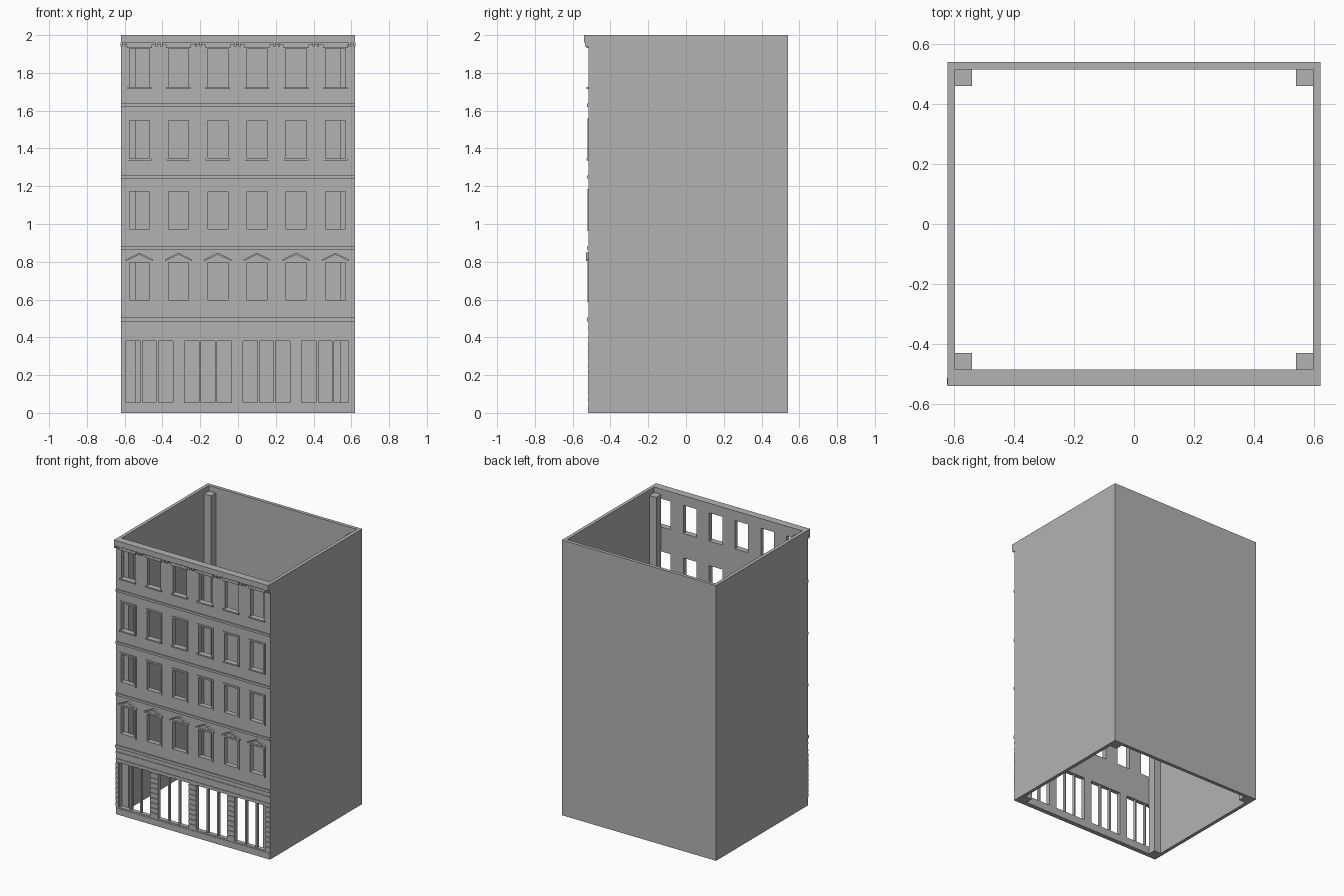
import bpy, bmesh

cube = bpy.data.objects.get("Cube")
if cube:
    bpy.data.objects.remove(cube, do_unlink=True)

stone = bpy.data.materials.new("grey stone")
stone.use_nodes = True
GREY = (0.45, 0.45, 0.45, 1)
stone.diffuse_color = GREY
stone.node_tree.nodes["Principled BSDF"].inputs["Base Color"].default_value = GREY

FACE = -0.515    # outer plane of the front wall
INNER = -0.485   # inner plane of the front wall


def prism(bm, outline, y0, y1):
    """Extrude an x-z outline from y0 to y1."""
    front = [bm.verts.new((x, y0, z)) for x, z in outline]
    back = [bm.verts.new((x, y1, z)) for x, z in outline]
    bm.faces.new(front)
    bm.faces.new(back[::-1])
    n = len(outline)
    for i in range(n):
        j = (i + 1) % n
        bm.faces.new((front[j], front[i], back[i], back[j]))


def box(bm, x0, x1, y0, y1, z0, z1):
    prism(bm, [(x0, z0), (x1, z0), (x1, z1), (x0, z1)], y0, y1)


def finish(name, bm):
    bmesh.ops.recalc_face_normals(bm, faces=bm.faces)
    mesh = bpy.data.meshes.new(name)
    bm.to_mesh(mesh)
    bm.free()
    mesh.materials.append(stone)
    obj = bpy.data.objects.new(name, mesh)
    bpy.context.collection.objects.link(obj)
    return obj


def boxes(name, items):
    bm = bmesh.new()
    for item in items:
        box(bm, *item)
    return finish(name, bm)


def cut(obj, cutter):
    mod = obj.modifiers.new("cut", "BOOLEAN")
    mod.operation = "DIFFERENCE"
    mod.solver = "EXACT"
    mod.object = cutter
    cutter.hide_render = True
    bpy.context.view_layer.objects.active = obj
    bpy.ops.object.modifier_apply(modifier=mod.name)
    bpy.data.objects.remove(cutter, do_unlink=True)


# Layout of the facade
columns = [-0.522 + 0.2075 * i for i in range(6)]
rows = [(0.598, 0.795), (0.974, 1.173), (1.347, 1.547), (1.725, 1.93)]
HALF = 0.053
shops = [-0.469 + 0.31 * i for i in range(4)]
SHOP_HALF = 0.124
SHOP_LOW, SHOP_HIGH = 0.055, 0.38

# Hollow shell with window and shop openings
walls = boxes("walls", [(-0.62, 0.62, FACE, 0.54, 0, 2)])
cut(walls, boxes("hollow_cutter", [(-0.595, 0.595, INNER, 0.515, -0.1, 2.1)]))
openings = [(x - HALF, x + HALF, -0.6, -0.47, a, b) for x in columns for a, b in rows]
openings += [(x - SHOP_HALF, x + SHOP_HALF, -0.6, -0.47, SHOP_LOW, SHOP_HIGH)
             for x in shops]
cut(walls, boxes("opening_cutter", openings))

# Corner posts inside
boxes("corner_posts", [(x, x + 0.056, y, y + 0.056, 0, 1.96)
                       for x in (-0.595, 0.539) for y in (INNER, 0.459)])

# Shop mullions: two in each opening
boxes("shop_mullions", [(x + s * 0.042 - 0.006, x + s * 0.042 + 0.006, -0.508, -0.488,
                         SHOP_LOW, SHOP_HIGH) for x in shops for s in (-1, 1)])

# Rusticated piers beside the shops
edges = [-0.62] + [x + s * (SHOP_HALF + 0.002) for x in shops for s in (-1, 1)] + [0.62]
boxes("pier_blocks", [(edges[i], edges[i + 1], FACE - 0.005, FACE + 0.002,
                       0.058 + 0.036 * k, 0.088 + 0.036 * k)
                      for i in range(0, len(edges), 2) for k in range(9)])

# Plinth and horizontal bands
bands = [(0, 0.045, 0.003), (0.395, 0.405, 0.004), (0.445, 0.455, 0.004),
         (0.485, 0.505, 0.009), (0.865, 0.882, 0.008),
         (1.24, 1.257, 0.008), (1.62, 1.637, 0.008)]
boxes("string_courses", [(-0.62, 0.62, FACE - d, FACE + 0.002, a, b)
                         for a, b, d in bands])

# Raised surrounds on the three middle floors
frames = []
for x in columns:
    for a, b in rows[:3]:
        y = (FACE - 0.007, FACE + 0.002)
        w = HALF + 0.012
        frames += [(x - w, x - HALF, *y, a, b), (x + HALF, x + w, *y, a, b),
                   (x - w, x + w, *y, b, b + 0.012), (x - w, x + w, *y, a - 0.012, a)]
boxes("window_surrounds", frames)

# Sills on the upper two floors
boxes("window_sills", [(x - 0.064, x + 0.064, FACE - 0.012, FACE + 0.01, a - 0.01, a)
                       for x in columns for a, b in rows[2:]])

# Pediments over the first-floor windows
bm = bmesh.new()
for x in columns:
    prism(bm, [(x - 0.06, 0.808), (x + 0.06, 0.808), (x, 0.84)], FACE - 0.005, FACE + 0.002)
    for s in (-1, 1):
        prism(bm, [(x, 0.838), (x, 0.848), (x + s * 0.072, 0.812), (x + s * 0.072, 0.803)],
              FACE - 0.014, FACE + 0.002)
finish("window_pediments", bm)

# Cornice with lintels and paired brackets
boxes("cornice", [(-0.62, 0.62, -0.54, FACE + 0.002, 1.96, 2),
                  (-0.62, 0.62, -0.526, FACE + 0.002, 1.95, 1.96)])
boxes("top_lintels", [(x - 0.066, x + 0.066, FACE - 0.012, FACE + 0.002, 1.932, 1.95)
                      for x in columns])
middles = [columns[0] - 0.083] + [x + 0.104 for x in columns[:5]] + [columns[5] + 0.088]
boxes("cornice_brackets", [(x + s * 0.012 - 0.006, x + s * 0.012 + 0.006, -0.535,
                            FACE + 0.002, 1.94, 1.96) for x in middles for s in (-1, 1)])
